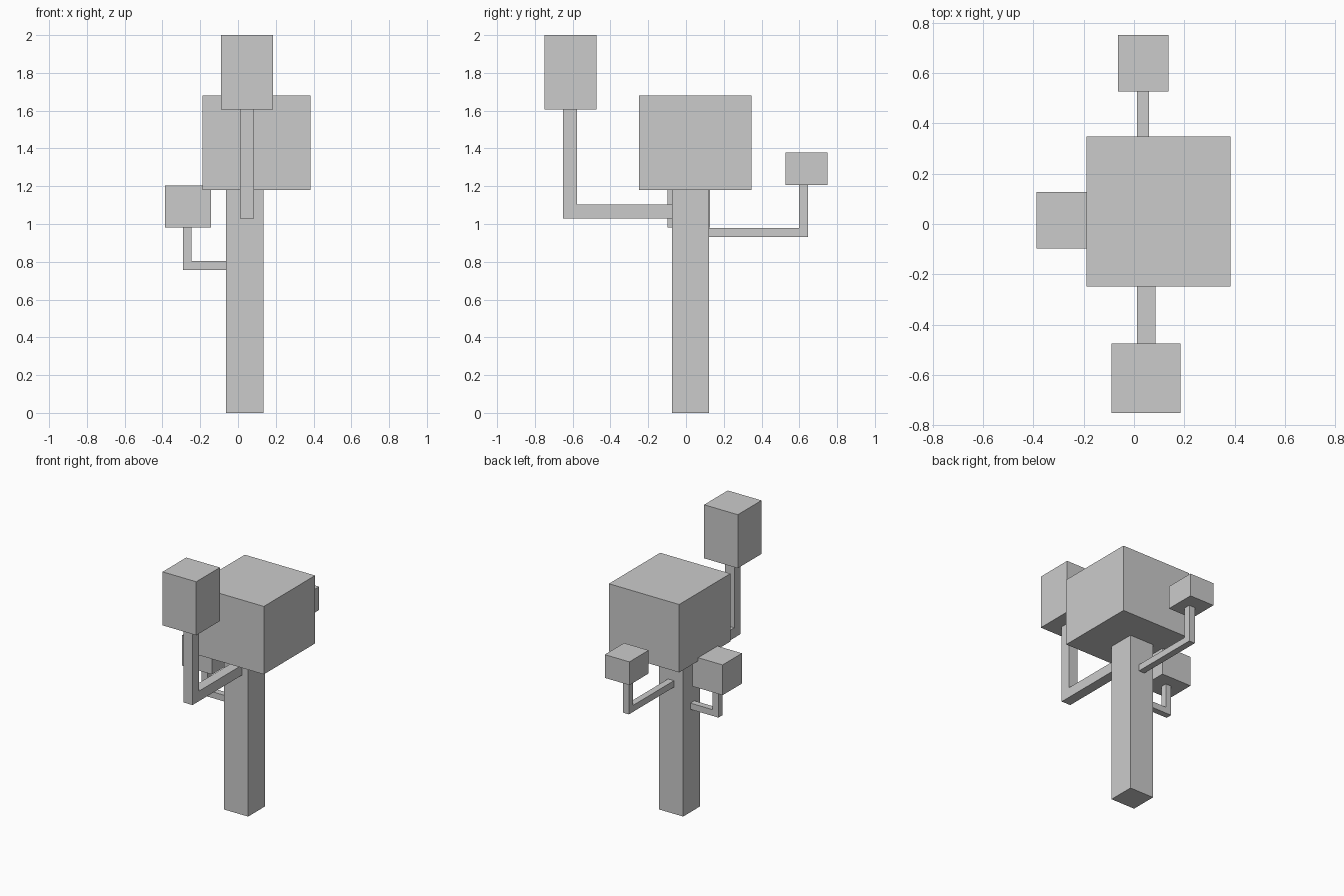
import bpy, bmesh
from mathutils import Vector

if "Cube" in bpy.data.objects:
    bpy.data.objects.remove(bpy.data.objects["Cube"])


def finish(name, bm):
    bmesh.ops.recalc_face_normals(bm, faces=bm.faces)
    mesh = bpy.data.meshes.new(name)
    bm.to_mesh(mesh)
    bm.free()
    bpy.context.collection.objects.link(bpy.data.objects.new(name, mesh))


def box(name, lo, hi):
    lo, hi = Vector(lo), Vector(hi)
    bm = bmesh.new()
    bmesh.ops.create_cube(bm, size=1)
    bmesh.ops.scale(bm, vec=hi - lo, verts=bm.verts)
    bmesh.ops.translate(bm, vec=(lo + hi) / 2, verts=bm.verts)
    finish(name, bm)


def branch(name, out, centre, start, end, bottom, top, t):
    """L-shaped limb of thickness t: runs along 'out' from start to end, then up to top."""
    out = Vector(out)
    side = Vector((abs(out.y), abs(out.x), 0))
    profile = [(start, bottom), (end, bottom), (end, top),
               (end - t, top), (end - t, bottom + t), (start, bottom + t)]
    bm = bmesh.new()
    face = bm.faces.new([bm.verts.new(out * d + side * (centre - t / 2) + Vector((0, 0, z)))
                         for d, z in profile])
    new = bmesh.ops.extrude_face_region(bm, geom=[face])["geom"]
    bmesh.ops.translate(bm, vec=side * t, verts=[v for v in new if isinstance(v, bmesh.types.BMVert)])
    finish(name, bm)


# Trunk and main canopy
box("trunk", (-0.063, -0.074, 0), (0.134, 0.123, 1.18))
box("main_canopy", (-0.188, -0.248, 1.18), (0.384, 0.348, 1.68))

# Bent branches, each meeting the trunk
branch("front_branch", (0, -1, 0), 0.048, 0.074, 0.651, 1.028, 1.606, 0.074)
branch("back_branch", (0, 1, 0), 0.036, 0.123, 0.647, 0.932, 1.207, 0.048)
branch("left_branch", (-1, 0, 0), 0.016, 0.063, 0.291, 0.757, 0.981, 0.046)

# Leaf clusters at the branch tips
box("front_leaves", (-0.089, -0.75, 1.606), (0.185, -0.475, 2.0))
box("back_leaves", (-0.064, 0.526, 1.207), (0.136, 0.75, 1.378))
box("left_leaves", (-0.387, -0.098, 0.981), (-0.142, 0.127, 1.204))
